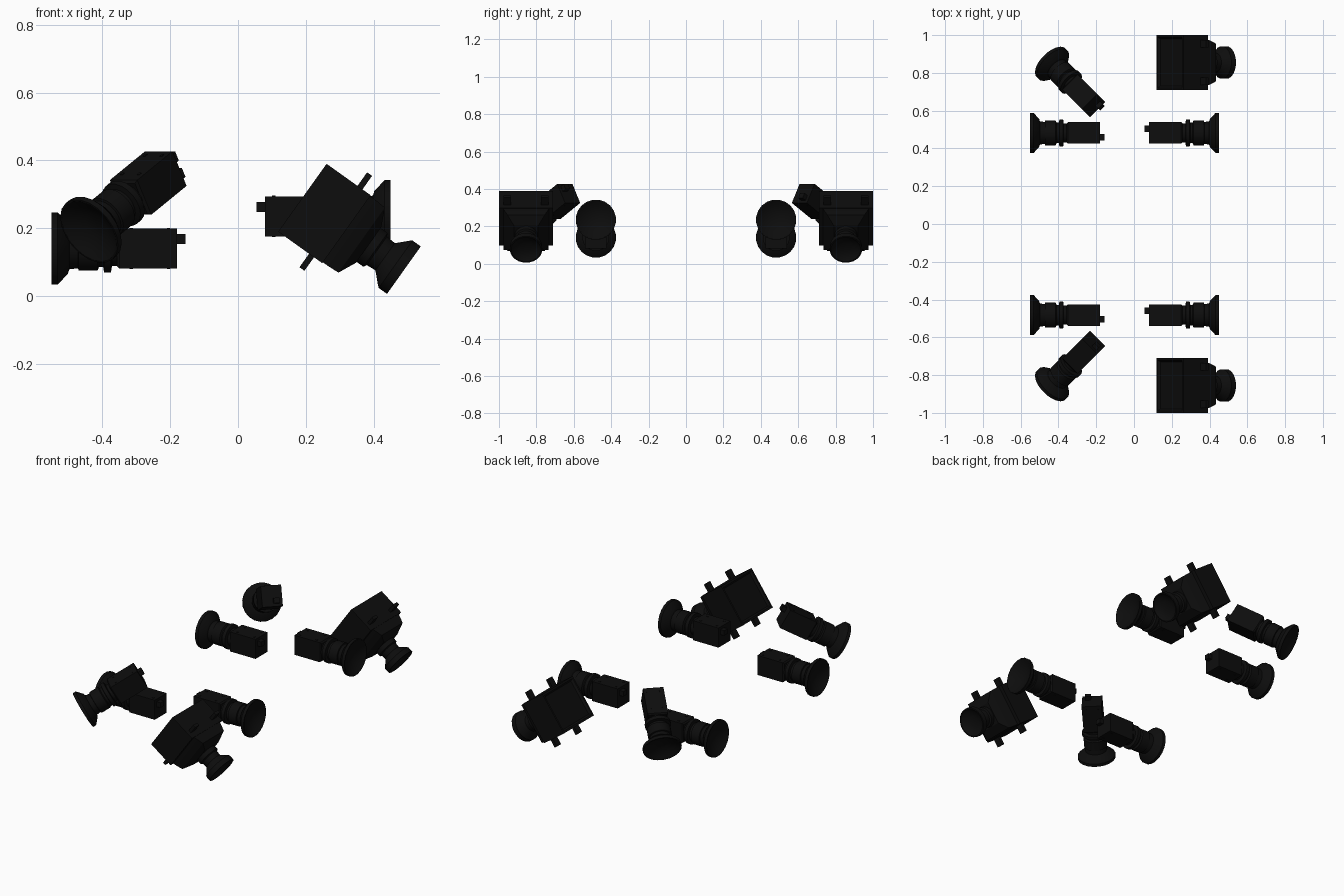
import bpy, bmesh, math
from mathutils import Matrix, Vector

cube = bpy.data.objects.get("Cube")
if cube:
    bpy.data.objects.remove(cube, do_unlink=True)

black = bpy.data.materials.new("matte_black")
black.use_nodes = True
COLOR = (0.004, 0.004, 0.004, 1)
black.diffuse_color = COLOR
black.node_tree.nodes["Principled BSDF"].inputs["Base Color"].default_value = COLOR


def loft(name, frame, sections, sides=4, offset=(0, 0)):
    """Closed loft along local x; each section is (x, half_y, half_z)."""
    bm = bmesh.new()
    grow = math.sqrt(2) if sides == 4 else 1
    rings = []
    for x, hy, hz in sections:
        ring = []
        for i in range(sides):
            a = 2 * math.pi * (i + 0.5) / sides
            ring.append(bm.verts.new((x, offset[0] + hy * grow * math.cos(a),
                                      offset[1] + hz * grow * math.sin(a))))
        rings.append(ring)
    for r, s in zip(rings, rings[1:]):
        for i in range(sides):
            j = (i + 1) % sides
            bm.faces.new((r[i], r[j], s[j], s[i]))
    bm.faces.new(rings[0])
    bm.faces.new(rings[-1])
    bmesh.ops.recalc_face_normals(bm, faces=bm.faces)
    mesh = bpy.data.meshes.new(name)
    bm.to_mesh(mesh)
    bm.free()
    mesh.materials.append(black)
    obj = bpy.data.objects.new(name, mesh)
    obj.matrix_world = frame
    bpy.context.collection.objects.link(obj)
    if sides > 4:
        bpy.ops.object.select_all(action='DESELECT')
        obj.select_set(True)
        bpy.context.view_layer.objects.active = obj
        bpy.ops.object.shade_smooth_by_angle(angle=math.radians(30))
    return obj


def lathe(name, frame, profile, sides=20):
    return loft(name, frame, [(x, r, r) for x, r in profile], sides)


def block(name, frame, x0, x1, hy, hz, offset=(0, 0)):
    return loft(name, frame, [(x0, hy, hz), (x1, hy, hz)], 4, offset)


def make_frame(origin, direction, roll=0):
    x = Vector(direction).normalized()
    y = Vector((0, 0, 1)).cross(x).normalized()
    z = x.cross(y)
    rot = Matrix((x, y, z)).transposed().to_4x4()
    return Matrix.Translation(origin) @ rot @ Matrix.Rotation(roll, 4, 'X')


def small_thruster(name, frame):
    # dished bell mouth and ringed throat
    lathe(name + "_bell", frame, [
        (0.035, 0.04), (0.012, 0.085), (0, 0.102), (0, 0.108), (0.018, 0.108),
        (0.048, 0.075), (0.052, 0.062), (0.11, 0.055)])
    lathe(name + "_throat", frame, [
        (0.075, 0.05), (0.08, 0.066), (0.135, 0.066), (0.14, 0.055), (0.152, 0.055),
        (0.155, 0.072), (0.175, 0.072), (0.178, 0.052), (0.21, 0.052)])
    # valve housing with rear connector
    loft(name + "_housing", frame, [
        (0.193, 0.05, 0.052), (0.2, 0.057, 0.059), (0.37, 0.057, 0.059)])
    block(name + "_connector", frame, 0.36, 0.395, 0.017, 0.015, (-0.022, 0.028))
    # side fasteners
    for x in (0.23, 0.34):
        for y in (-0.035, 0.035):
            block(name + "_fastener", frame, x, x + 0.01, 0.005, 0.061, (y, 0))


def main_thruster(name, frame):
    # housing with shallow rear recess
    loft(name + "_housing", frame, [
        (0.012, 0.125, 0.103), (0, 0.134, 0.112), (0, 0.145, 0.123), (0.16, 0.145, 0.123)])
    loft(name + "_shoulder", frame, [
        (0.15, 0.125, 0.12), (0.18, 0.115, 0.12), (0.215, 0.1, 0.118), (0.24, 0.065, 0.065)])
    # mounting tabs above and below
    for y in (-0.1, 0.1):
        block(name + "_tab", frame, 0.112, 0.13, 0.02, 0.172, (y, 0))
    # neck and bell mouth
    lathe(name + "_bell", frame, [
        (0.2, 0.062), (0.265, 0.062), (0.27, 0.052), (0.3, 0.05), (0.332, 0.082),
        (0.338, 0.087), (0.368, 0.087), (0.368, 0.08), (0.355, 0.065), (0.345, 0.03)])


tilt = math.radians(35.5)
for side, s in (("front", -1), ("back", 1)):
    y = 0.482 * s
    small_thruster(side + "_right_thruster", make_frame((-0.55, y, 0.14), (1, 0, 0)))
    small_thruster(side + "_left_thruster", make_frame((0.45, y, 0.235), (-1, 0, 0)))
    # thruster turned diagonally outward and down
    d = Vector((0.612, -0.612 * s, 0.5))
    start = Vector((-0.213, 0.627 * s, 0.376)) - d * 0.37
    small_thruster(side + "_diagonal_thruster",
                   make_frame(start, d, math.pi if s > 0 else 0))
    main_thruster(side + "_main_thruster",
                  Matrix.Translation((0.19, 0.855 * s, 0.29)) @ Matrix.Rotation(tilt, 4, 'Y'))
